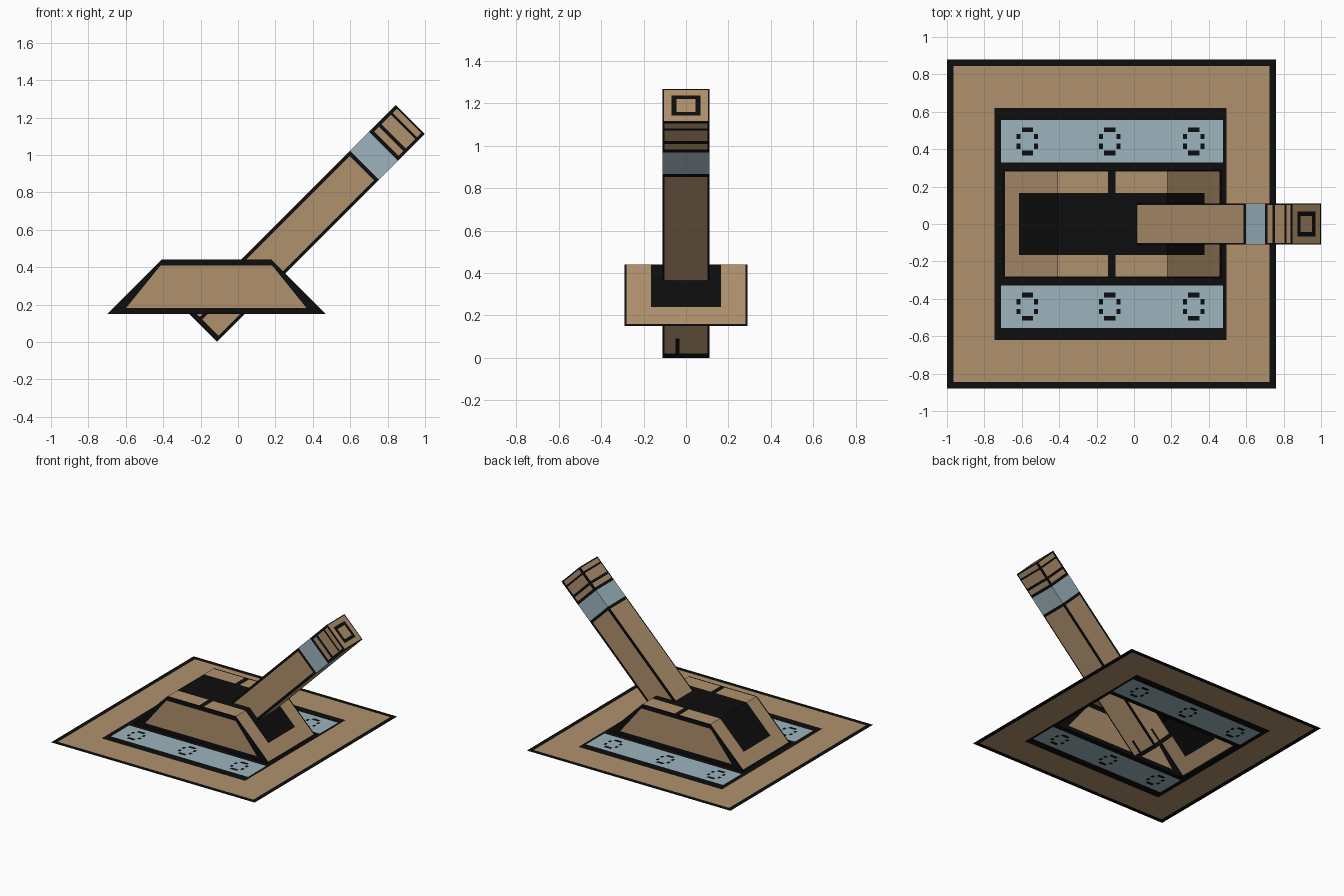
import bpy, bmesh
from mathutils import Vector

if "Cube" in bpy.data.objects:
    bpy.data.objects.remove(bpy.data.objects["Cube"])


def material(name, rgb):
    m = bpy.data.materials.new(name)
    m.diffuse_color = (*rgb, 1)
    m.use_nodes = True
    m.node_tree.nodes["Principled BSDF"].inputs["Base Color"].default_value = m.diffuse_color
    return m


MATS = [material("tan_metal", (0.434, 0.283, 0.153)),
        material("black_trim", (0.004, 0.004, 0.004)),
        material("pale_blue_metal", (0.337, 0.462, 0.515))]
TAN, BLACK, BLUE, HOLE = 0, 1, 2, -1


def sheet(bm, us, vs, place, rule, flip=False):
    """Grid of flat cells; rule(u, v) at the cell centre picks the colour."""
    us, vs = sorted(set(us)), sorted(set(vs))
    grid = [[bm.verts.new(place(u, v)) for v in vs] for u in us]
    for i in range(len(us) - 1):
        for j in range(len(vs) - 1):
            c = rule((us[i] + us[i + 1]) / 2, (vs[j] + vs[j + 1]) / 2)
            if c == HOLE:
                continue
            q = [grid[i][j], grid[i + 1][j], grid[i + 1][j + 1], grid[i][j + 1]]
            bm.faces.new(q[::-1] if flip else q).material_index = c


def finish(bm, name):
    loose = [v for v in bm.verts if not v.link_faces]
    bmesh.ops.delete(bm, geom=loose, context='VERTS')
    me = bpy.data.meshes.new(name)
    bm.to_mesh(me)
    bm.free()
    for m in MATS:
        me.materials.append(m)
    ob = bpy.data.objects.new(name, me)
    bpy.context.collection.objects.link(ob)
    return ob


def mirror(vals):
    return [s * v for v in vals for s in (-1, 1)]


Z0, Z1 = 0.15, 0.44            # housing foot and top
XL, XR, YH = -0.70, 0.468, 0.29
H = Z1 - Z0

# Base plate: thin sheet with border, two blue strips and bolt rings
BOLTS = (-0.57, -0.13, 0.32)


def plate_rule(x, y):
    y = abs(y)
    if x < -0.965 or x > 0.725 or y > 0.845:
        return BLACK
    if x < -0.745 or x > 0.495 or y > 0.62:
        return TAN
    if XL < x < XR and y < YH:
        return HOLE
    if -0.71 < x < 0.475 and 0.33 < y < 0.555:
        dy = abs(y - 0.442)
        for b in BOLTS:
            dx = abs(x - b)
            if (dx < 0.03 and 0.05 < dy < 0.075) or (0.036 < dx < 0.057 and dy < 0.04 and dy > 0.012):
                return BLACK
        return BLUE
    return BLACK


bm = bmesh.new()
xs = [-1, -0.965, -0.745, -0.71, XL, XR, 0.475, 0.495, 0.725, 0.76]
xs += [b + d for b in BOLTS for d in mirror([0.03, 0.036, 0.057])]
ys = mirror([0.88, 0.845, 0.62, 0.555, 0.33, YH])
ys += mirror([0.442 + d for d in mirror([0.012, 0.04, 0.05, 0.075])])
sheet(bm, xs, ys, lambda x, y: (x, y, Z0), plate_rule)
finish(bm, "base_plate")

# Housing: sloped-end cover with a black slot, plus two trimmed side walls
bm = bmesh.new()


def cover_rule(x, y):
    y = abs(y)
    slot = -0.615 < x < 0.378 and y < 0.165
    joint = -0.14 < x < -0.10
    rim = y > 0.28 or x < XL + 0.01 or x > XR - 0.01
    return BLACK if slot or joint and y > 0.165 or rim else TAN


sheet(bm, [XL, XL + 0.01, -0.615, XL + H, -0.14, -0.10, XR - H, 0.378, XR - 0.01, XR],
      mirror([0.165, 0.28, YH]),
      lambda x, y: (x, y, Z0 + min(H, x - XL, XR - x)), cover_rule)


def wall_point(side):
    def place(u, z):
        k = z - Z0
        inset = 0.07 - 0.19 * (k - 0.03) if 0.02 < k < 0.28 else 0.05
        x = (XL + k, XL + k + inset, XR - k - inset, XR - k)[u]
        return (x, side * YH, z)
    return place


for side in (-1, 1):
    sheet(bm, [0, 1, 2, 3], [Z0, 0.182, 0.408, Z1], wall_point(side),
          lambda u, z: TAN if u == 1.5 and 0.182 < z < 0.408 else BLACK, side > 0)
finish(bm, "lever_housing")

# Lever: square bar tilted 45 degrees, with bands near the grip
W, L = 0.11, 1.572
D = Vector((1, 0, 1)).normalized()
N = Vector((-1, 0, 1)).normalized()
Y = Vector((0, 1, 0))
FOOT = Vector((-0.19, 0, 0.078))
BANDS = [(0, 0.01, BLACK), (0.042, 0.056, BLACK), (0.127, 0.146, BLACK),
         (0.182, 0.203, BLACK), (0.203, 0.346, BLUE), (0.346, 0.367, BLACK)]

bm = bmesh.new()
for normal, edge in ((-Y, 0.018), (Y, 0.018), (N, 0.009), (-N, 0.009)):
    across = D.cross(normal)

    def side_rule(u, s, edge=edge):
        for a, b, c in BANDS:
            if a < L - s < b:
                return c
        tick = -0.05 < u < -0.03 and s < 0.13
        return BLACK if abs(u) > W - edge or s < 0.03 or tick else TAN

    cuts = [0, 0.03, 0.13, L] + [L - t for a, b, c in BANDS for t in (a, b)]
    sheet(bm, mirror([W, W - edge]) + [-0.05, -0.03], [round(c, 4) for c in cuts],
          lambda u, s: FOOT + normal * W + across * u + D * s, side_rule)


# Lever ends: ring mark on the grip end, plain trimmed foot
def ring_rule(u, v):
    r = max(abs(u), abs(v))
    return BLACK if 0.044 < r < 0.068 or r > W - 0.007 else TAN


ring = mirror([0.044, 0.068, W - 0.007, W])
sheet(bm, ring, ring, lambda u, v: FOOT + D * L + Y * u + N * v, ring_rule)
foot = mirror([W - 0.015, W])
sheet(bm, foot, foot, lambda u, v: FOOT - Y * u + N * v,
      lambda u, v: BLACK if max(abs(u), abs(v)) > W - 0.015 else TAN)
bmesh.ops.remove_doubles(bm, verts=bm.verts, dist=1e-5)
finish(bm, "lever")
